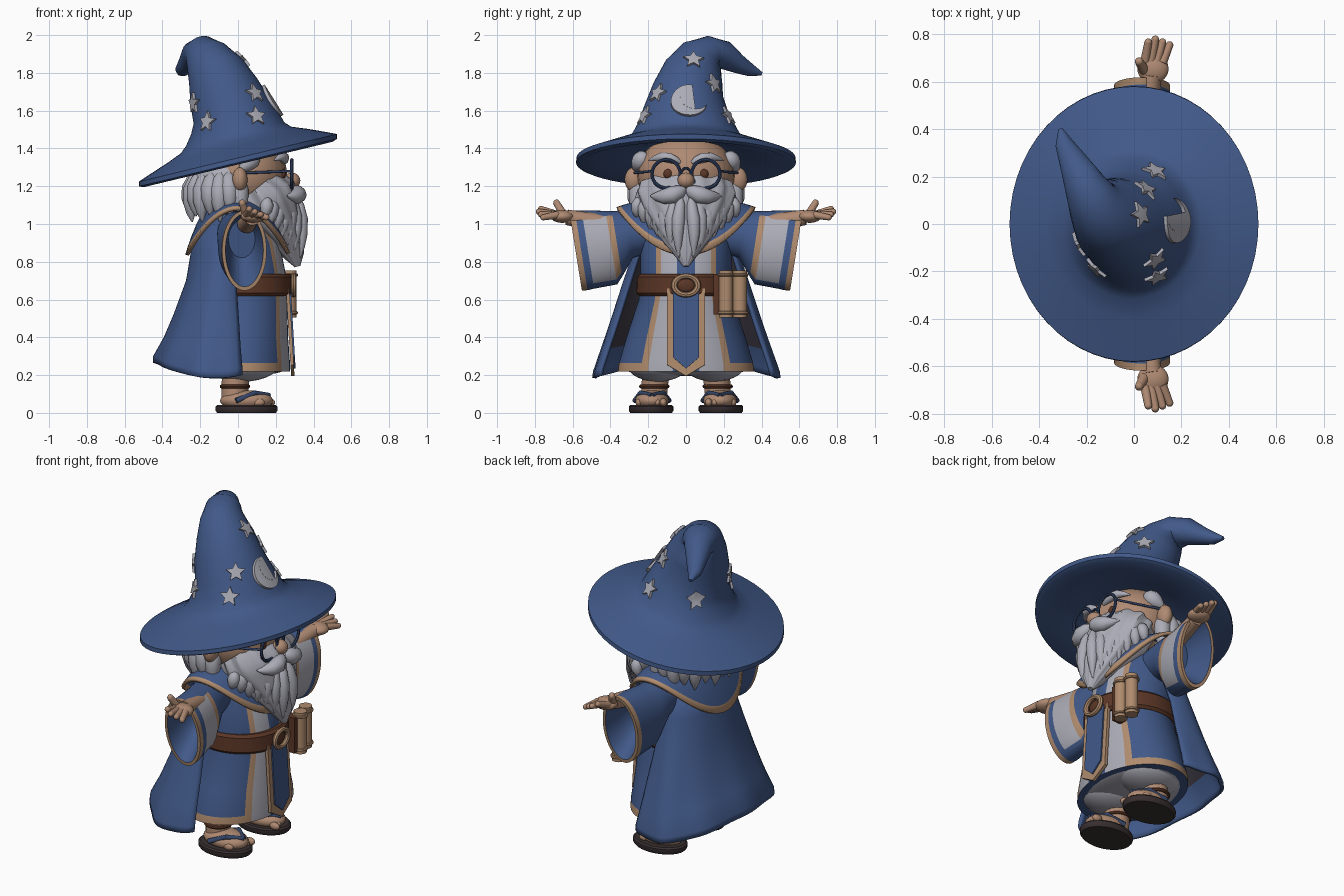
import bpy, bmesh
from math import sin, cos, pi, radians
from mathutils import Vector, Matrix
from mathutils.bvhtree import BVHTree

if "Cube" in bpy.data.objects:
    bpy.data.objects.remove(bpy.data.objects["Cube"])
parts = []


def material(name, *rgb):
    m = bpy.data.materials.new(name)
    m.use_nodes = True
    m.diffuse_color = (*rgb, 1)
    m.node_tree.nodes["Principled BSDF"].inputs["Base Color"].default_value = (*rgb, 1)
    return m


blue = material("robe blue", .053, .1, .25)
white = material("silver white", .41, .41, .47)
skin = material("skin", .43, .255, .17)
tan = material("tan trim", .43, .26, .155)
brown = material("belt brown", .105, .038, .02)
dark = material("dark sole", .04, .028, .03)
lining = material("cape lining", .045, .04, .055)
navy = material("dark navy", .035, .06, .14)


def finish(name, bm, mats):
    mesh = bpy.data.meshes.new(name)
    bm.to_mesh(mesh)
    bm.free()
    ob = bpy.data.objects.new(name, mesh)
    bpy.context.collection.objects.link(ob)
    for m in mats:
        mesh.materials.append(m)
    parts.append(ob)
    return ob


def surface(name, rows, mats, wrap=True, cap=True, rule=None):
    """Skin a grid of points; rule(row, column) picks the material."""
    bm = bmesh.new()
    grid = [[bm.verts.new(p) for p in row] for row in rows]
    n = len(grid[0])
    for i in range(len(grid) - 1):
        for j in range(n if wrap else n - 1):
            k = (j + 1) % n
            f = bm.faces.new((grid[i][j], grid[i][k], grid[i + 1][k], grid[i + 1][j]))
            f.material_index = rule(i, j) if rule else 0
    if wrap and cap:
        bm.faces.new(grid[0][::-1])
        bm.faces.new(grid[-1])
    return finish(name, bm, mats)


def tube(name, stations, mats, n=24, wave=(0, 0), rule=None):
    """Loft rings given as (centre, x radius, other radius[, axis])."""
    rows = []
    last = len(stations) - 1
    for i, s in enumerate(stations):
        c = Vector(s[0])
        if len(s) > 3:
            axis = Vector(s[3])
        else:
            axis = Vector(stations[min(i + 1, last)][0]) - Vector(stations[max(i - 1, 0)][0])
        axis.normalize()
        u = Vector((1, 0, 0))
        u = (u - axis * u.dot(axis)).normalized()
        v = axis.cross(u)
        row = []
        for j in range(n):
            a = 2 * pi * j / n
            w = 1 + wave[1] * cos(wave[0] * a + i * .5)
            row.append(c + (u * s[1] * cos(a) + v * s[2] * sin(a)) * w)
        rows.append(row)
    return surface(name, rows, mats, rule=rule)


def lock(name, a, b, r, bulge=(0, 0, 0)):
    """Tapered white tuft from a to b."""
    a, b, bulge = Vector(a), Vector(b), Vector(bulge)
    st = []
    for t, k in ((0, .3), (.12, .75), (.35, 1), (.6, .85), (.82, .5), (1, .06)):
        st.append((a.lerp(b, t) + bulge * sin(pi * t), r * k, r * k))
    return tube(name, st, [white], 10)


def rod(name, points, r, mat, r2=None):
    ends = [r] * (len(points) - 1) + [r2 or r]
    return tube(name, [(p, e, e) for p, e in zip(points, ends)], [mat], 14)


def ball(name, c, size, mat):
    bm = bmesh.new()
    bmesh.ops.create_uvsphere(bm, u_segments=24, v_segments=14, radius=1,
                              matrix=Matrix.Translation(c) @ Matrix.Diagonal((*size, 1)))
    return finish(name, bm, [mat])


def ring(name, c, r, thick, mat, rot=(0, pi / 2, 0), scale=(1, 1, 1)):
    bpy.ops.mesh.primitive_torus_add(location=c, rotation=rot, major_radius=r, minor_radius=thick,
                                     major_segments=28, minor_segments=8)
    ob = bpy.context.object
    ob.name, ob.scale = name, scale
    ob.data.materials.append(mat)
    parts.append(ob)


def plate(name, outline, loc, normal, thick, mat, tree=None):
    """Extruded outline standing on a point, draped over a surface if given its tree."""
    right = Vector((0, 0, 1)).cross(normal).normalized()
    up = normal.cross(right)
    points = [loc + right * x + up * y for x, y in outline]
    if tree:
        points = [tree.ray_cast(p + normal * .3, -normal)[0] or p for p in points]
    bm = bmesh.new()
    low, high = [[bm.verts.new(p + normal * d) for p in points] for d in (-thick, thick)]
    bm.faces.new(low[::-1])
    bm.faces.new(high)
    for i in range(len(low)):
        bm.faces.new((low[i - 1], low[i], high[i], high[i - 1]))
    bmesh.ops.triangulate(bm, faces=bm.faces[:2])
    return finish(name, bm, [mat])


# Pointed hat with tilted brim and drooping tip
tilt = (-.24, 0, 1)
hat = tube("hat", [
    ((0, 0, 1.4), .2, .2, tilt), ((0, 0, 1.37), .3, .31, tilt), ((0, 0, 1.315), .515, .56, tilt),
    ((0, 0, 1.325), .54, .582, tilt), ((0, 0, 1.35), .54, .58, tilt), ((0, 0, 1.375), .48, .51, tilt),
    ((0, 0, 1.415), .38, .4, tilt), ((-.01, 0, 1.445), .3, .315, tilt),
    ((-.015, 0, 1.475), .268, .285, tilt), ((-.015, 0, 1.53), .24, .255, tilt),
    ((-.035, 0, 1.6), .212, .225), ((-.075, .01, 1.7), .19, .19), ((-.115, .04, 1.8), .158, .162),
    ((-.16, .08, 1.87), .123, .13), ((-.19, .13, 1.907), .1, .09), ((-.225, .2, 1.895), .078, .075),
    ((-.265, .28, 1.845), .055, .05), ((-.295, .34, 1.815), .038, .034), ((-.31, .4, 1.795), .01, .01),
], [blue], 56)

# Stars and moon draped on the hat
tree = BVHTree.FromPolygons([v.co for v in hat.data.vertices], [p.vertices for p in hat.data.polygons])


def on_hat(target, angle):
    d = Vector((cos(radians(angle)), sin(radians(angle)), 0))
    loc, normal, _, _ = tree.ray_cast(Vector(target) + d * 2, -d)
    return loc, normal


star = [((.057, .027)[k % 2] * sin(pi * k / 5), (.057, .027)[k % 2] * cos(pi * k / 5)) for k in range(10)]
for target, angle in (((-.02, 0, 1.57), -62), ((-.02, 0, 1.57), 64), ((-.06, 0, 1.69), -45),
                      ((-.08, .03, 1.74), 42), ((-.16, .04, 1.87), 0), ((-.05, 0, 1.64), -155),
                      ((-.02, 0, 1.54), -127), ((-.02, 0, 1.55), 135)):
    plate("hat_star", star[::-1], *on_hat(target, angle), .014, white, tree)
arc = [(cos(radians(a)), sin(radians(a))) for a in range(45, 316, 15)]
arc += [(.36 + .788 * cos(radians(a)), .788 * sin(radians(a))) for a in range(285, 74, -15)]
turn = radians(32)
moon = [(.095 * (x * cos(turn) - y * sin(turn)), .095 * (x * sin(turn) + y * cos(turn))) for x, y in arc]
plate("hat_moon", moon, *on_hat((0, .015, 1.65), 0), .016, white, tree)

# Head, face and spectacles
ball("head", (.03, 0, 1.26), (.23, .26, .22), skin)
ball("nose", (.285, 0, 1.23), (.045, .045, .042), skin)
ball("hair", (-.06, 0, 1.22), (.2, .262, .17), white)
ring("spectacle_bridge", (.285, 0, 1.27), .025, .007, navy)
for s in (-1, 1):
    ball("ear", (.01, s * .275, 1.235), (.04, .05, .065), skin)
    ball("cheek", (.2, s * .13, 1.19), (.06, .06, .045), skin)
    ball("eye", (.238, s * .095, 1.265), (.016, .024, .026), brown)
    ring("spectacle_rim", (.285, s * .105, 1.265), .075, .009, navy)
    rod("spectacle_arm", [(.28, s * .18, 1.28), (.03, s * .275, 1.27)], .007, navy)
    lock("eyebrow", (.245, s * .03, 1.325), (.19, s * .2, 1.335), .028, bulge=(.02, 0, .025))
    lock("moustache", (.305, s * .005, 1.185), (.26, s * .19, 1.15), .048, bulge=(.03, 0, -.02))
    lock("side_hair", (.1, s * .215, 1.37), (.01, s * .275, 1.28), .05)

# Beard with strands and ragged hair ends
tube("beard", [((.315, 0, .775), .015, .015), ((.3, 0, .83), .052, .055), ((.265, 0, .91), .088, .12),
               ((.22, 0, .99), .13, .185), ((.17, 0, 1.07), .17, .24), ((.14, 0, 1.14), .175, .265),
               ((.1, 0, 1.19), .15, .25)], [white], 64, (13, .035))
for s in (-1, 1):
    for k in range(7):
        y = .025 + k * .036
        lock("beard_lock", (.315 - k * .028, s * y, 1.14), (.33 - k * .034, s * (y + .012), .82 + k * .034),
             .036, bulge=(.015, s * .012, 0))
for k in range(15):
    a = radians(75 + k * 15)
    lock("hair_lock", (-.05 + .17 * cos(a), .235 * sin(a), 1.27),
         (-.04 + .21 * cos(a), .26 * sin(a), 1.01 + .03 * (k % 2)), .05, bulge=(.02 * cos(a), .02 * sin(a), 0))


# Robe with front panels and hem
def robe_rule(i, j):
    a = 2 * pi * (j + .5) / 96
    across = abs(sin(a)) if cos(a) > 0 else 1
    if across < .22:
        return 0
    if across < .56:
        return 1
    return 2 if across < .65 or i == 0 else 0


tube("robe", [((x, 0, z), rx, ry, (0, 0, 1)) for x, z, rx, ry in (
    (.01, .22, .265, .36), (.01, .265, .265, .355), (.01, .4, .255, .315), (.02, .6, .24, .25),
    (.02, .75, .23, .24), (0, .9, .22, .24), (-.02, 1.05, .16, .2))],
     [blue, white, tan], 96, rule=robe_rule)
ball("under_robe", (.01, 0, .235), (.245, .335, .04), white)
lean = Vector((1, 0, .06)).normalized()
for name, w, tip, x, mat in (("tabard_trim", .1, .195, .302, tan), ("tabard", .07, .235, .31, blue)):
    pts = [(-w, .66), (-w, tip + .06), (0, tip), (w, tip + .06), (w, .66)]
    plate(name, pts, Vector((x, 0, 0)), lean, .009, mat)

# Belt, buckle and scroll cases
tube("belt", [((.02, 0, z), r, r - .005, (0, 0, 1)) for z, r in
              ((.62, .255), (.635, .268), (.72, .265), (.735, .25))], [brown], 48)
ring("buckle", (.295, 0, .675), .05, .014, tan, scale=(1, 1.25, 1))
ball("buckle_centre", (.285, 0, .675), (.012, .045, .035), brown)
plate("case_holder", [(.145, .52), (.2, .52), (.2, .735), (.145, .735)], Vector((.25, 0, 0)),
      Vector((1, 0, 0)), .03, brown)
for y in (.212, .286):
    x = .32 - y * .22
    rod("scroll_case", [(x, y, .505), (x, y, .755)], .037, tan)
    for z in (.53, .73):
        ring("scroll_band", (x, y, z), .036, .009, tan, rot=(0, 0, 0))


# Open cape hanging behind, its edges curling forward
def cape_point(x, z, rx, ry, t, k):
    a = radians(64 + 232 * k / 48)
    w = 1 + .015 * t * cos(k * .8)
    return (x + rx * cos(a) * w, ry * sin(a) * w, z - .08 * t * sin(a) ** 2)


cape_rows = [[cape_point(x, z, rx, ry, t, k) for k in range(49)] for x, z, rx, ry, t in (
    (-.12, .265, .325, .5, 1), (-.12, .3, .325, .495, 1), (-.11, .4, .28, .455, .8),
    (-.1, .52, .24, .405, .5), (-.09, .7, .185, .335, .1), (-.07, .85, .18, .28, 0),
    (-.05, 1.03, .15, .25, 0))]
cape = surface("cape", cape_rows, [blue, lining, blue], wrap=False,
               rule=lambda i, j: 2 if i < 2 or j < 4 or j > 43 else 0)
solid = cape.modifiers.new("thickness", "SOLIDIFY")
solid.thickness, solid.offset, solid.material_offset = .018, -1, 1


# Shoulder capelet with trim
def capelet_point(t, k):
    a = 2 * pi * k / 64
    hem = .835 + .245 * sin(a) ** 2
    r = t ** .7
    return ((.1 + .17 * r) * cos(a), (.1 + .265 * r) * sin(a), 1.13 + (hem - 1.13) * t ** 1.3)


capelet = surface("capelet", [[capelet_point(t, k) for k in range(64)] for t in
                              (1, .89, .75, .55, .35, .15, 0)], [blue, tan], cap=False,
                  rule=lambda i, j: int(i == 0))
solid = capelet.modifiers.new("thickness", "SOLIDIFY")
solid.thickness, solid.offset = .02, 0


# Wide sleeves with front panel, rim and hollow opening
def sleeve_rule(i, j):
    front = j < 8 or j >= 40
    if i == 5 or i == 6 or (front and i == 2):
        return 2
    return 1 if front and i == 3 else 0


for s in (-1, 1):
    flare = (0, s, -.16)
    tube("sleeve", [((x, s * y, z), rx, rz, flare) for x, y, z, rx, rz in (
        (-.01, .17, .96, .1, .1), (0, .3, .945, .11, .125), (.01, .365, .895, .117, .175),
        (.015, .395, .875, .12, .197), (.03, .52, .865, .12, .21), (.032, .555, .86, .12, .213),
        (.034, .585, .86, .118, .215), (.034, .585, .86, .1, .195), (.02, .4, .92, .07, .1))],
         [blue, white, tan], 48, rule=sleeve_rule)
    # Hand, palm up
    rod("wrist", [(.045, s * .42, 1), (.075, s * .63, 1.035)], .05, skin, .042)
    ball("palm", (.08, s * .655, 1.04), (.066, .062, .034), skin)
    for k in range(4):
        end = (.06 + k * .03, s * (.779 - .012 * abs(k - 1)), 1.08 - k * .015)
        rod("finger", [(.046 + k * .024, s * .68, 1.048), end], .021, skin, .016)
        ball("fingertip", end, (.016, .016, .016), skin)
    tip = (.022, s * .685, 1.11)
    rod("thumb", [(.045, s * .645, 1.045), tip], .023, skin, .018)
    ball("thumb_tip", tip, (.018, .018, .02), skin)

    # Trouser leg, foot and sandal
    ball("trouser_leg", (.02, s * .15, .26), (.2, .165, .095), white)
    rod("ankle", [(-.02, s * .17, .06), (-.01, s * .16, .23)], .068, skin, .075)
    ball("foot", (.045, s * .18, .065), (.14, .09, .055), skin)
    for k in range(5):
        ball("toe", (.165 - k * .014, s * (.12 + k * .032), .055), (.032, .019, .022), skin)
    tube("sandal_sole", [((.045, s * .185, z), rx, ry, (0, 0, 1)) for z, rx, ry in
                         ((0, .155, .11), (.012, .165, .118), (.033, .165, .118), (.042, .155, .11))], [dark], 32)
    for side in (-1, 1):
        path = [(x, s * (.18 + side * y), z) for x, y, z in ((.165, 0, .092), (.09, .06, .105), (-.01, .09, .065))]
        rod("sandal_strap", path, .014, navy)
    ring("ankle_strap", (-.016, s * .168, .14), .07, .011, brown, rot=(0, 0, 0))

# Smooth shading that keeps edges crisp
for ob in bpy.context.selected_objects:
    ob.select_set(False)
for ob in parts:
    ob.select_set(True)
bpy.context.view_layer.objects.active = parts[0]
bpy.ops.object.shade_smooth_by_angle(angle=radians(40))
